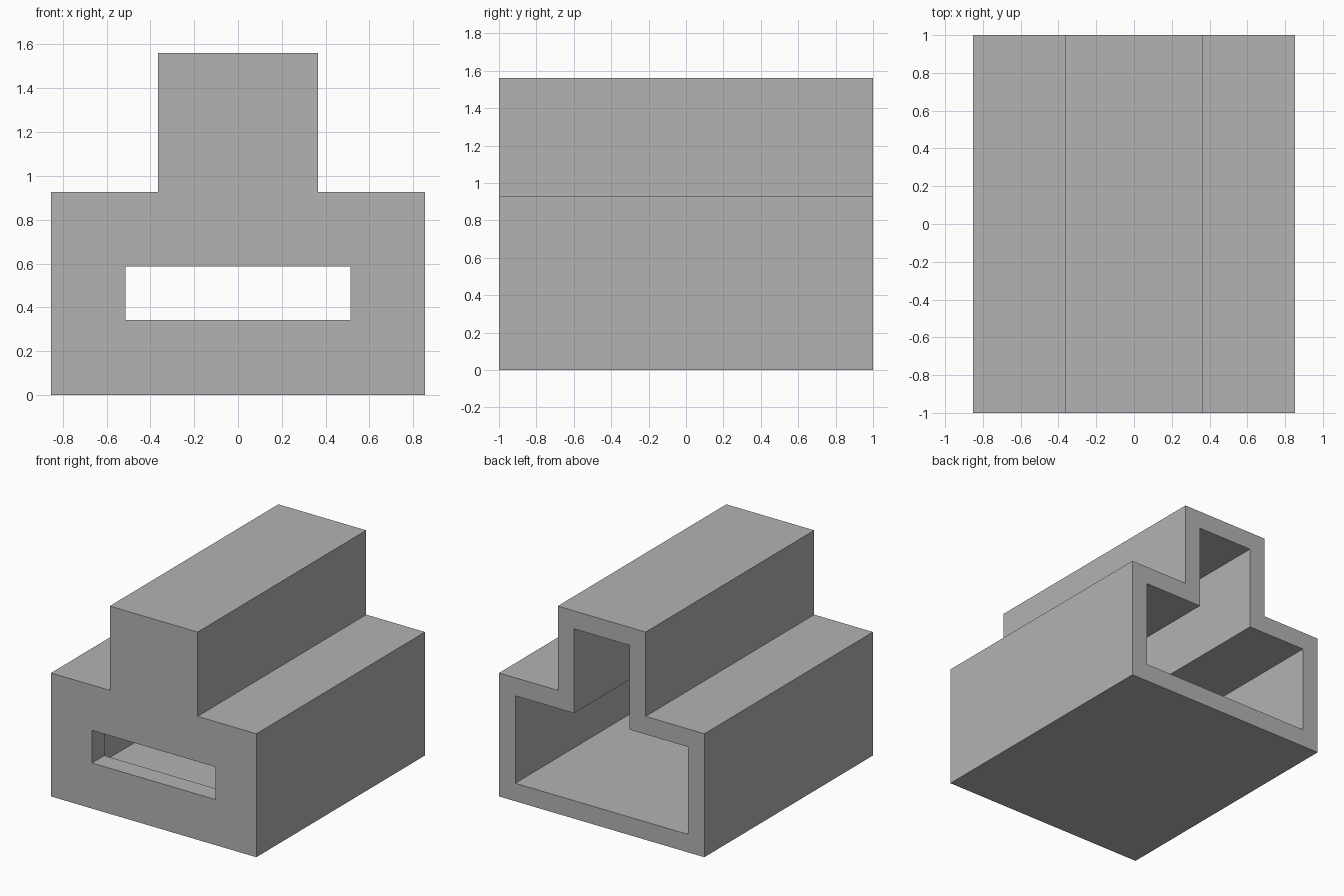
import bpy
import bmesh

if "Cube" in bpy.data.objects:
    bpy.data.objects.remove(bpy.data.objects["Cube"], do_unlink=True)

LENGTH = 2.0
WALL = 0.135
FRONT_WALL = 0.146
BODY_HALF, BODY_TOP = 0.853, 0.927
NECK_HALF, NECK_TOP = 0.365, 1.56

grey = bpy.data.materials.new("plain grey")
grey.use_nodes = True
colour = (0.45, 0.45, 0.45, 1)
grey.diffuse_color = colour
grey.node_tree.nodes["Principled BSDF"].inputs["Base Color"].default_value = colour


def extrude_profile(name, half, y0, y1):
    """Mirror a right-hand (x, z) outline across x = 0 and extrude it along y."""
    outline = half + [(-x, z) for x, z in reversed(half)]
    bm = bmesh.new()
    face = bm.faces.new([bm.verts.new((x, y0, z)) for x, z in outline])
    result = bmesh.ops.extrude_face_region(bm, geom=[face])
    moved = [v for v in result["geom"] if isinstance(v, bmesh.types.BMVert)]
    bmesh.ops.translate(bm, verts=moved, vec=(0, y1 - y0, 0))
    bmesh.ops.recalc_face_normals(bm, faces=bm.faces)
    mesh = bpy.data.meshes.new(name)
    bm.to_mesh(mesh)
    bm.free()
    mesh.materials.append(grey)
    obj = bpy.data.objects.new(name, mesh)
    bpy.context.collection.objects.link(obj)
    return obj


def stepped_outline(inset):
    """Wide body with a narrow raised neck, inset evenly on all sides."""
    body, neck = BODY_HALF - inset, NECK_HALF - inset
    shoulder, top = BODY_TOP - inset, NECK_TOP - inset
    return [(body, inset), (body, shoulder), (neck, shoulder), (neck, top)]


# Stepped housing
housing = extrude_profile("stepped_housing", stepped_outline(0), -LENGTH / 2, LENGTH / 2)

# Cavity open at the back, and slot through the front wall
cavity = extrude_profile("cavity_cutter", stepped_outline(WALL),
                         FRONT_WALL - LENGTH / 2, LENGTH / 2 + WALL)
slot = extrude_profile("slot_cutter", [(0.513, 0.342), (0.513, 0.587)],
                       -LENGTH / 2 - WALL, FRONT_WALL * 2 - LENGTH / 2)

bpy.context.view_layer.objects.active = housing
for cutter in (cavity, slot):
    cut = housing.modifiers.new(cutter.name, "BOOLEAN")
    cut.operation = "DIFFERENCE"
    cut.solver = "EXACT"
    cut.object = cutter
    bpy.ops.object.modifier_apply(modifier=cut.name)
    bpy.data.objects.remove(cutter, do_unlink=True)
